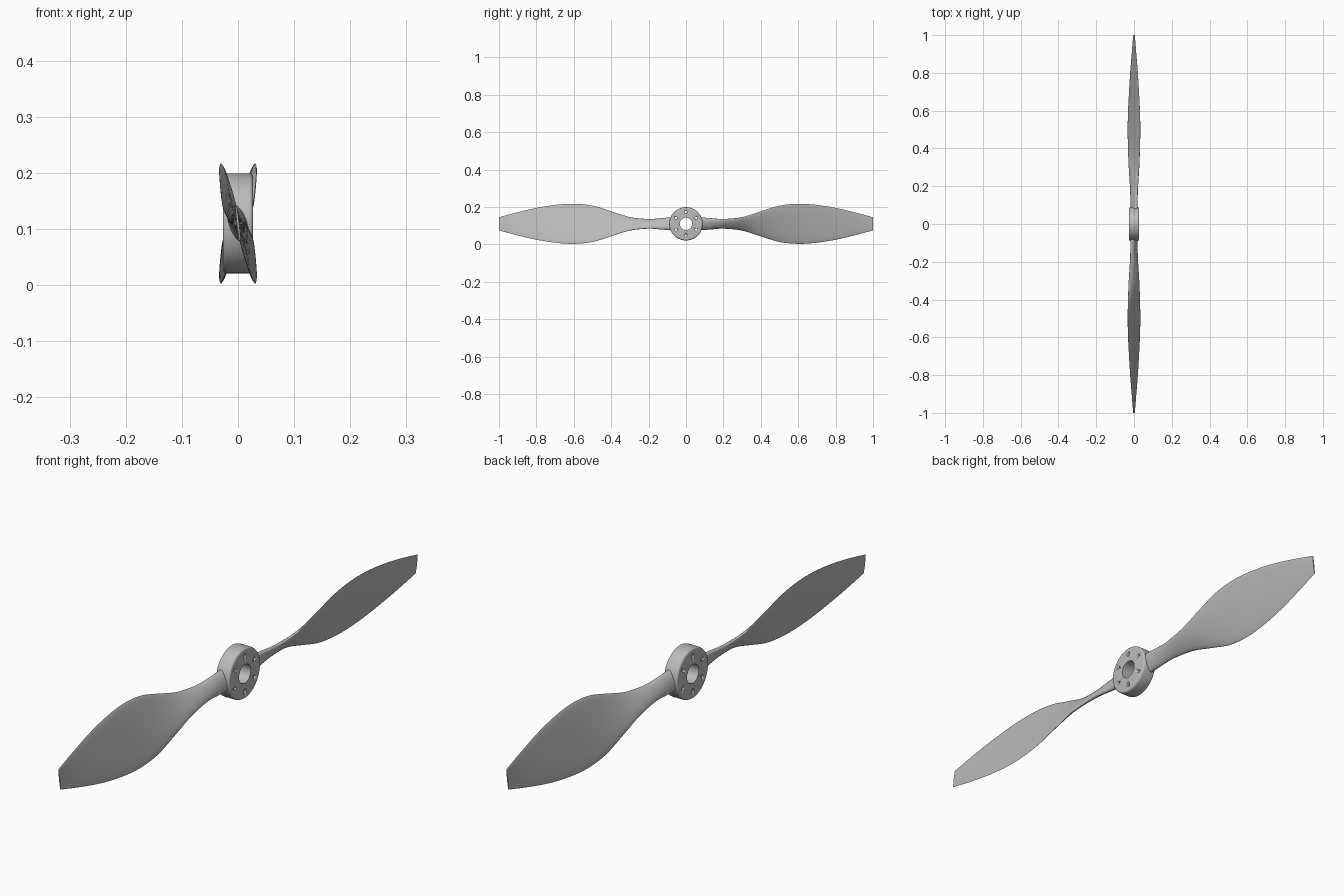
import bpy, bmesh, math
from mathutils import Matrix, Vector

if "Cube" in bpy.data.objects:
    bpy.data.objects.remove(bpy.data.objects["Cube"])

CZ = 0.11          # height of the rotation axis
grey = bpy.data.materials.new("grey_metal")
grey.diffuse_color = (0.5, 0.5, 0.5, 1)
grey.use_nodes = True
grey.node_tree.nodes["Principled BSDF"].inputs["Base Color"].default_value = grey.diffuse_color


def finish(bm, name, angle=40):
    bmesh.ops.recalc_face_normals(bm, faces=bm.faces)
    me = bpy.data.meshes.new(name)
    bm.to_mesh(me)
    bm.free()
    ob = bpy.data.objects.new(name, me)
    bpy.context.collection.objects.link(ob)
    me.materials.append(grey)
    bpy.ops.object.select_all(action='DESELECT')
    ob.select_set(True)
    bpy.context.view_layer.objects.active = ob
    bpy.ops.object.shade_smooth_by_angle(angle=math.radians(angle))
    return ob


# Hub: ring profile (x, radius) spun around the x axis, with rounded outer rims
def make_hub():
    R, r, h, b = 0.089, 0.033, 0.027, 0.007
    prof = [(-h, r)]
    for k in range(5):
        a = math.pi / 2 * k / 4
        prof.append((-h + b - b * math.cos(a), R - b + b * math.sin(a)))
    prof += [(-x, rad) for x, rad in reversed(prof)]
    bm = bmesh.new()
    n = 64
    rings = []
    for i in range(n):
        a = 2 * math.pi * i / n
        rings.append([bm.verts.new((x, rad * math.cos(a), CZ + rad * math.sin(a)))
                      for x, rad in prof])
    m = len(prof)
    for i in range(n):
        p, q = rings[i], rings[(i + 1) % n]
        for j in range(m):
            k = (j + 1) % m
            bm.faces.new((p[j], p[k], q[k], q[j]))
    return finish(bm, "hub")


# Bolt holes: six through holes around the bore
def bolt_cutter():
    bm = bmesh.new()
    for i in range(6):
        a = math.pi / 2 + i * math.pi / 3
        mat = (Matrix.Translation((0, 0.063 * math.cos(a), CZ + 0.063 * math.sin(a)))
               @ Matrix.Rotation(math.pi / 2, 4, 'Y'))
        bmesh.ops.create_cone(bm, cap_ends=True, segments=16, radius1=0.006,
                              radius2=0.006, depth=0.1, matrix=mat)
    return finish(bm, "bolt_hole_cutter")


hub = make_hub()
cutter = bolt_cutter()
cutter.hide_render = True
cutter.hide_viewport = True
mod = hub.modifiers.new("bolt_holes", 'BOOLEAN')
mod.operation = 'DIFFERENCE'
mod.solver = 'EXACT'
mod.object = cutter

# Blade stations: span y, half chord in z, half chord in x, half thickness
STATIONS = [
    (0.072, 0.035, 0.012, 0.017), (0.13, 0.030, 0.015, 0.014),
    (0.20, 0.025, 0.020, 0.011), (0.30, 0.036, 0.027, 0.009),
    (0.40, 0.067, 0.031, 0.008), (0.50, 0.097, 0.033, 0.007),
    (0.60, 0.107, 0.031, 0.006), (0.70, 0.101, 0.026, 0.005),
    (0.80, 0.085, 0.020, 0.004), (0.90, 0.062, 0.012, 0.003),
    (1.00, 0.035, 0.004, 0.002)]


def smooth_stations(pts, sub=5):
    P = [Vector(p) for p in pts]
    P = [2 * P[0] - P[1]] + P + [2 * P[-1] - P[-2]]
    out = []
    for i in range(1, len(P) - 2):
        a, b, c, d = P[i - 1:i + 3]
        for s in range(sub):
            t = s / sub
            out.append(0.5 * (2 * b + (c - a) * t + (2 * a - 5 * b + 4 * c - d) * t * t
                              + (3 * b - a - 3 * c + d) * t ** 3))
    return out + [P[-2]]


# Blade: twisted lens sections lofted along the span
def make_blade(name, side):
    n = 28
    bm = bmesh.new()
    loops = []
    for y, cz, cx, t in smooth_stations(STATIONS):
        chord = Vector((cx, 0, cz))
        norm = Vector((cz, 0, -cx)).normalized()
        loop = []
        for i in range(n):
            a = 2 * math.pi * i / n
            p = chord * math.cos(a) + norm * (t * math.sin(a))
            loop.append(bm.verts.new((p.x, side * y, CZ + side * p.z)))
        loops.append(loop)
    for p, q in zip(loops, loops[1:]):
        for j in range(n):
            k = (j + 1) % n
            bm.faces.new((p[j], p[k], q[k], q[j]))
    bm.faces.new(loops[0])
    bm.faces.new(loops[-1])
    return finish(bm, name, 60)


make_blade("blade_back", 1)
make_blade("blade_front", -1)
